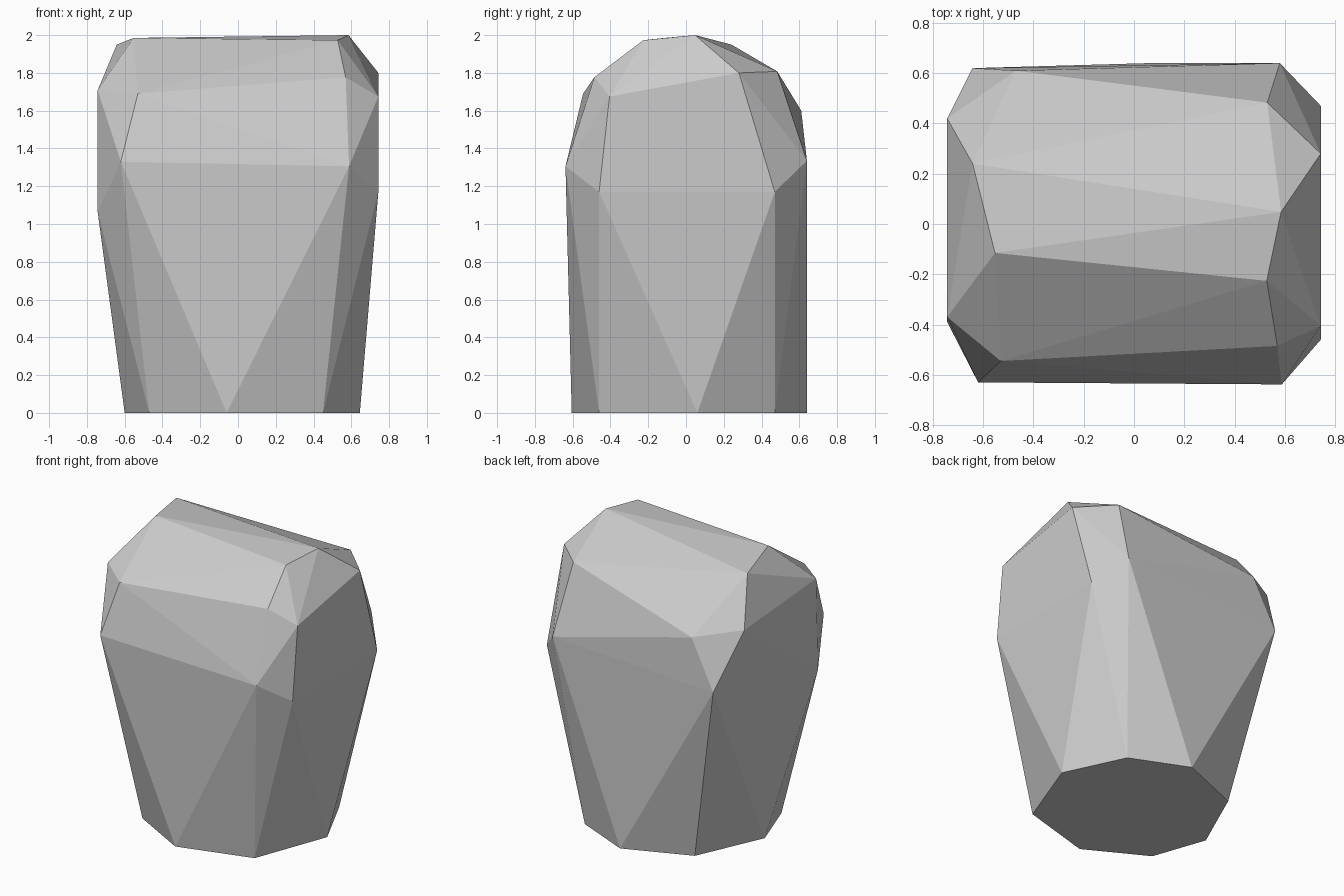
import bpy, bmesh

if "Cube" in bpy.data.objects:
    bpy.data.objects.remove(bpy.data.objects["Cube"])

SIDE = 0.743  # half width at the flat left and right faces

# Footprint: irregular octagon on the ground
foot = [(.45, .47), (.06, .64), (-.39, .46), (-.6, -.01),
        (-.47, -.38), (-.06, -.605), (.45, -.46), (.645, .06)]

# Flat side facets, as (y, z)
right_facet = [(-.46, 1.17), (.47, 1.17), (.28, 1.8), (-.405, 1.675)]
left_facet = [(-.39, 1.065), (-.37, 1.708), (.42, 1.65)]

# Shoulders at the front and back, then the sloping ridge on top
shoulders = [(-.62, -.63, 1.33), (.588, -.638, 1.305), (.58, .64, 1.335), (-.643, .62, 1.265),
             (-.53, -.545, 1.69), (.57, -.485, 1.777), (-.47, .61, 1.60), (.53, .483, 1.808)]
ridge = [(.585, .048, 2.0), (-.553, -.115, 1.985), (.528, -.226, 1.973), (-.642, .24, 1.95)]

points = [(x, y, 0) for x, y in foot]
points += [(SIDE, y, z) for y, z in right_facet]
points += [(-SIDE, y, z) for y, z in left_facet]
points += shoulders + ridge

# Wrap the facet corners into one chiselled rock
bm = bmesh.new()
for p in points:
    bm.verts.new(p)
bmesh.ops.convex_hull(bm, input=bm.verts[:])
bmesh.ops.dissolve_limit(bm, angle_limit=0.01, verts=bm.verts[:], edges=bm.edges[:])
bmesh.ops.recalc_face_normals(bm, faces=bm.faces[:])

mesh = bpy.data.meshes.new("boulder")
bm.to_mesh(mesh)
bm.free()
bpy.context.collection.objects.link(bpy.data.objects.new("boulder", mesh))
